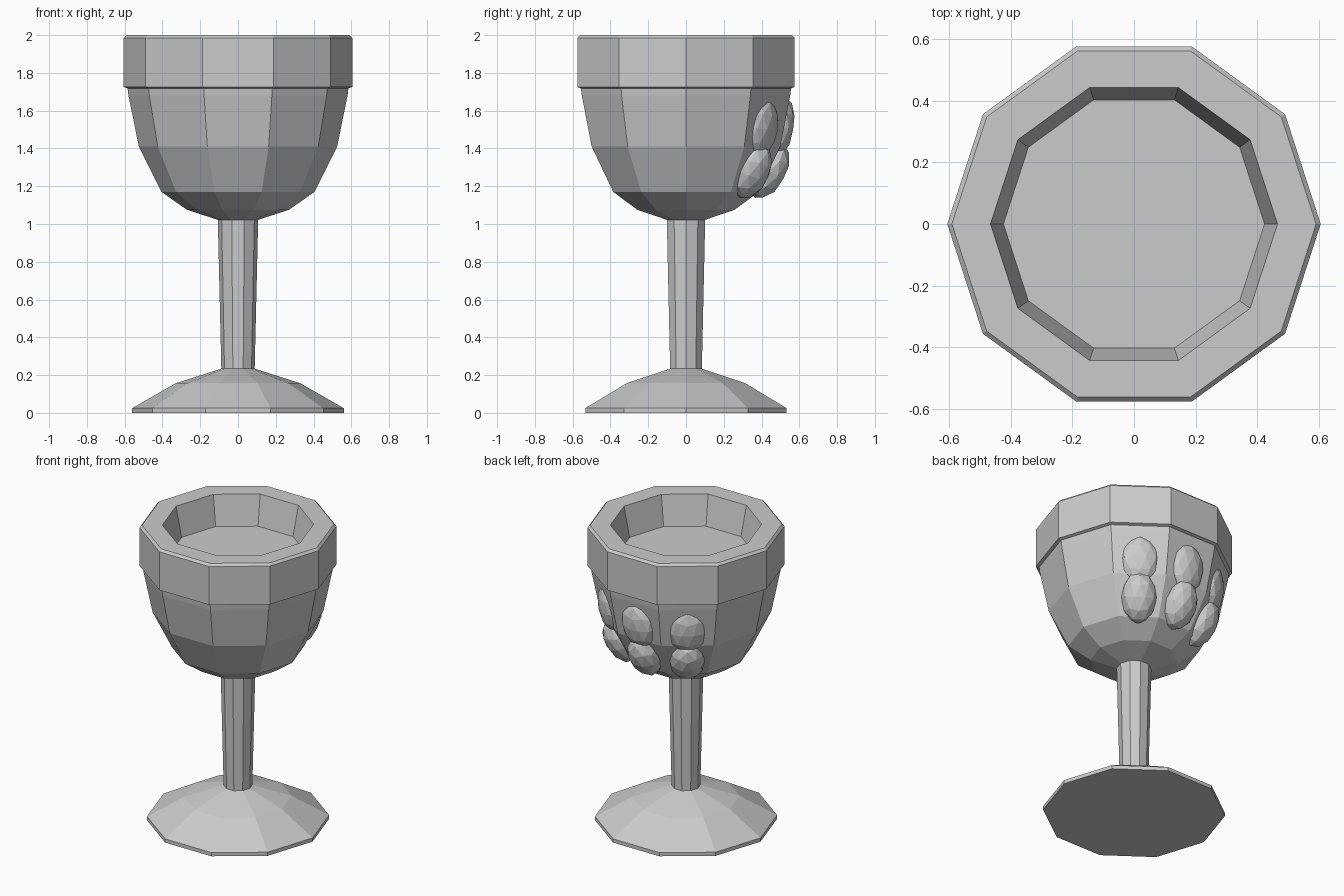
import bpy, bmesh, math
from mathutils import Matrix, Vector

if "Cube" in bpy.data.objects:
    bpy.data.objects.remove(bpy.data.objects["Cube"])

SIDES = 10


def lathe(name, profile, cap_start=False, cap_end=False):
    """Spin (radius, z) points into a flat-faced ten-sided part."""
    bm = bmesh.new()
    rings = []
    for r, z in profile:
        rings.append([bm.verts.new((r * math.cos(2 * math.pi * i / SIDES),
                                    r * math.sin(2 * math.pi * i / SIDES), z))
                      for i in range(SIDES)])
    for a, b in zip(rings, rings[1:]):
        for i in range(SIDES):
            j = (i + 1) % SIDES
            bm.faces.new((a[i], a[j], b[j], b[i]))
    if cap_start:
        bm.faces.new(rings[0][::-1])
    if cap_end:
        bm.faces.new(rings[-1])
    return finish(name, bm)


def finish(name, bm):
    mesh = bpy.data.meshes.new(name)
    bm.to_mesh(mesh)
    bm.free()
    ob = bpy.data.objects.new(name, mesh)
    bpy.context.collection.objects.link(ob)
    return ob


def lump(name, azimuth, radius, z, size, tilt):
    """Faceted bulge half sunk in the bowl wall; size = depth, width, height."""
    bm = bmesh.new()
    bmesh.ops.create_icosphere(bm, subdivisions=2, radius=1)
    m = (Matrix.Rotation(math.radians(azimuth), 4, 'Z')
         @ Matrix.Translation(Vector((radius, 0, z)))
         @ Matrix.Rotation(math.radians(tilt), 4, 'Y')
         @ Matrix.Diagonal((*size, 1)))
    bmesh.ops.transform(bm, matrix=m, verts=bm.verts)
    return finish(name, bm)


# Foot, stem and bowl
lathe("foot", [(0.56, 0), (0.56, 0.025), (0.33, 0.157), (0.085, 0.235)],
      cap_start=True, cap_end=True)
lathe("stem", [(0.088, 0.22), (0.107, 1.03)])
lathe("bowl", [(0.10, 1.02), (0.27, 1.075), (0.405, 1.17), (0.525, 1.41),
               (0.58, 1.68), (0.585, 1.72)], cap_start=True)

# Thick rim with the shallow recess and its floor
lathe("rim", [(0.575, 1.715), (0.605, 1.725), (0.605, 1.985), (0.59, 2.0),
              (0.465, 2.0), (0.423, 1.80)], cap_end=True)

# Rough bulges on the three back panels of the bowl
for k, az in enumerate((54, 90, 126)):
    side = 0.0 if az == 90 else 0.01
    lump(f"upper_bulge_{k + 1}", az, 0.505 - side, 1.51, (0.066, 0.12, 0.16), 9)
    lump(f"lower_bulge_{k + 1}", az, 0.44 - side, 1.28, (0.09, 0.11, 0.16), 28)
